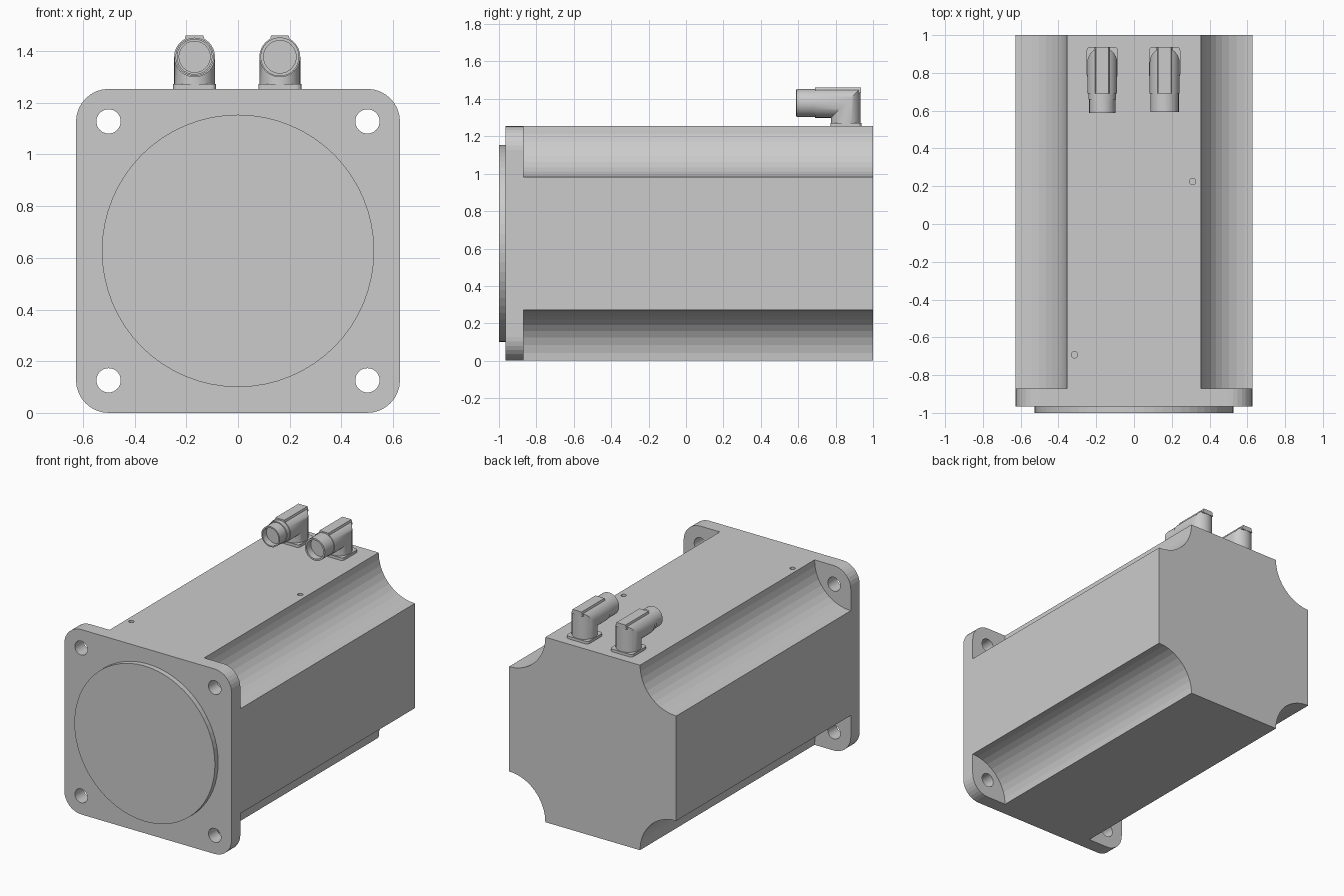
import bpy, bmesh
from math import sin, cos, pi

if "Cube" in bpy.data.objects:
    bpy.data.objects.remove(bpy.data.objects["Cube"])

H = 0.627          # half width of the square section
ZC = H             # height of the motor axis


def loft(name, rings, smooth=False):
    """Skin a list of equal-length closed rings and cap both ends."""
    bm = bmesh.new()
    vs = [[bm.verts.new(p) for p in ring] for ring in rings]
    n = len(rings[0])
    for a, b in zip(vs, vs[1:]):
        for i in range(n):
            j = (i + 1) % n
            bm.faces.new((a[i], a[j], b[j], b[i]))
    bm.faces.new(vs[0])
    bm.faces.new(vs[-1])
    bmesh.ops.recalc_face_normals(bm, faces=bm.faces)
    me = bpy.data.meshes.new(name)
    bm.to_mesh(me)
    bm.free()
    ob = bpy.data.objects.new(name, me)
    bpy.context.collection.objects.link(ob)
    if smooth:
        bpy.ops.object.select_all(action='DESELECT')
        ob.select_set(True)
        bpy.context.view_layer.objects.active = ob
        bpy.ops.object.shade_smooth_by_angle(angle=0.6)
    return ob


def circle(r, n=32):
    return [(r * cos(2 * pi * i / n), r * sin(2 * pi * i / n)) for i in range(n)]


def corners(half, centre, r, start, sweep, n):
    """Square outline with an arc at each corner (convex or concave)."""
    pts = []
    for k in range(4):
        c, s = cos(k * pi / 2), sin(k * pi / 2)
        for i in range(n + 1):
            a = start + sweep * i / n
            u, v = centre + r * cos(a), centre + r * sin(a)
            pts.append((u * c - v * s, u * s + v * c))
    return pts


def along_y(name, outline, y0, y1, x=0, z=ZC):
    return loft(name, [[(x + u, y, z + v) for u, v in outline] for y in (y0, y1)])


def along_z(name, outline, z0, z1, x, y):
    return loft(name, [[(x + u, y + v, z) for u, v in outline] for z in (z0, z1)])


def turned(name, profile, x, z):
    """Lathe (y, radius) pairs about a y-parallel axis."""
    return loft(name, [[(x + u, y, z + v) for u, v in circle(r)] for y, r in profile], True)


def cut(ob, cutters):
    bpy.context.view_layer.objects.active = ob
    for c in cutters:
        m = ob.modifiers.new("hole", 'BOOLEAN')
        m.operation, m.solver, m.object = 'DIFFERENCE', 'EXACT', c
        bpy.ops.object.modifier_apply(modifier=m.name)
        bpy.data.objects.remove(c)


# housing with scooped corners and two small holes on top
body = along_y("housing", corners(H, H, 0.272, 1.5 * pi, -pi / 2, 10), -0.87, 1.0)
cut(body, [along_z("cutter", circle(0.017, 16), 1.2, 1.3, x, y)
           for x, y in ((0.31, 0.225), (-0.315, -0.692))])

# mounting flange with four bolt holes
flange = along_y("mounting_flange", corners(H, H - 0.127, 0.127, 0, pi / 2, 8), -0.965, -0.87)
cut(flange, [along_y("cutter", circle(0.047), -1.1, -0.8, sx * 0.501, ZC + sz * 0.501)
             for sx in (-1, 1) for sz in (-1, 1)])

# round locating boss
along_y("locating_boss", circle(0.527, 64), -1.0, -0.965)

# two angled plug connectors
EY, EZ, ER = 0.855, 1.378, 0.079
collars = {
    "left": (-0.168, [(0.70, 0.074), (0.66, 0.074), (0.66, 0.069), (0.588, 0.069),
                      (0.588, 0.060), (0.63, 0.060)]),
    "right": (0.162, [(0.70, 0.075), (0.592, 0.075), (0.592, 0.063), (0.64, 0.063)]),
}
for side, (x, profile) in collars.items():
    plate = corners(0.083, 0.063, 0.020, 0, pi / 2, 4)
    along_z(side + "_connector_base", plate, 1.25, 1.272, x, EY)
    c = circle(ER)
    loft(side + "_connector_elbow", [
        [(x + u, EY + v, 1.26) for u, v in c],
        [(x + u, EY + v, EZ + v) for u, v in c],
        [(x + u, 0.69, EZ + v) for u, v in c]], True)
    # raised flat rib along the top
    rib = [(-0.042, -0.015), (0.042, -0.015), (0.034, 0.015), (-0.034, 0.015)]
    along_y(side + "_connector_rib", rib, 0.69, 0.936, x, 1.446)
    turned(side + "_connector_collar", profile, x, EZ)
